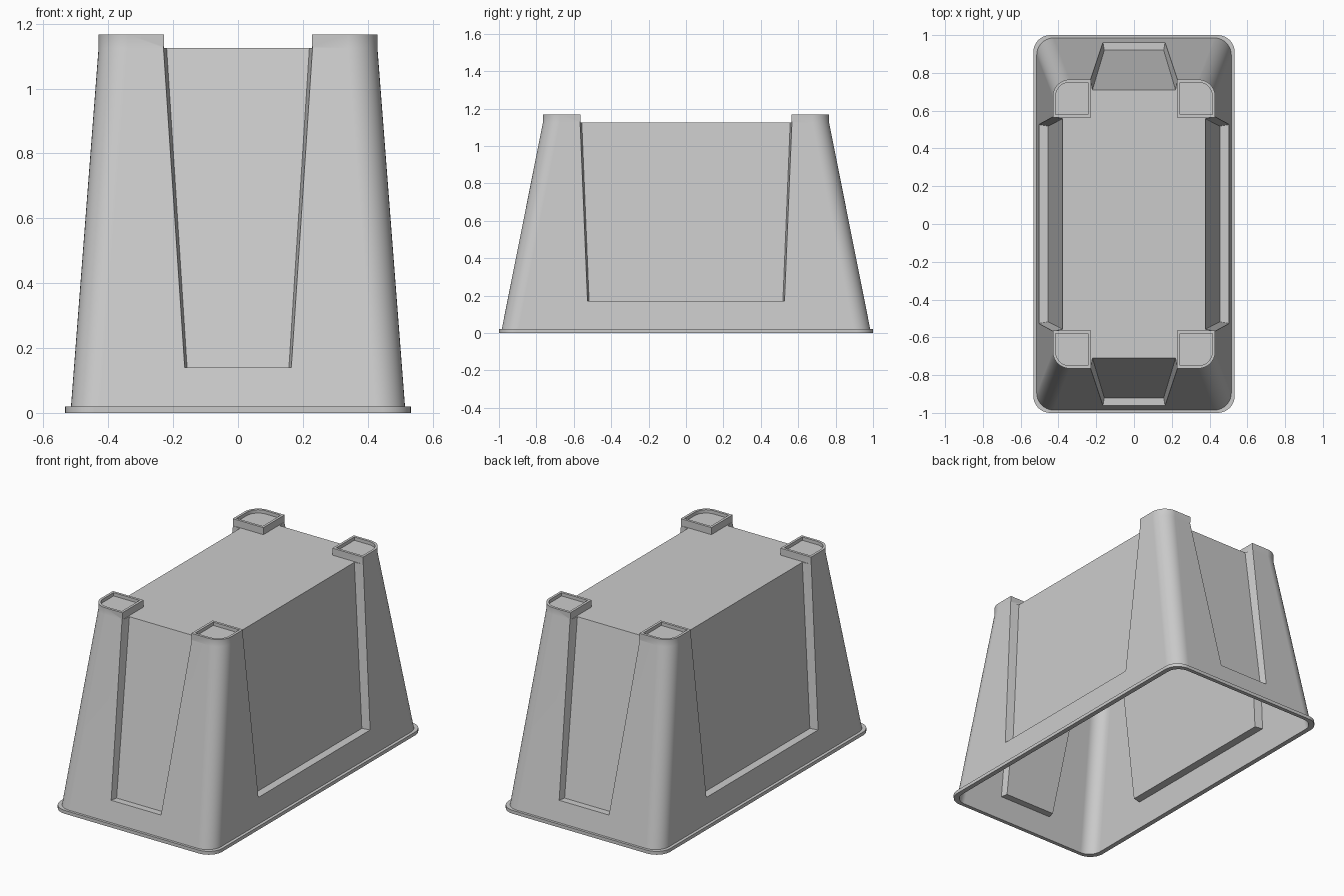
import bpy, bmesh, math

if "Cube" in bpy.data.objects:
    bpy.data.objects.remove(bpy.data.objects["Cube"])

RADIUS, SEG = 0.09, 10
DECK, TOP, WALL = 1.125, 1.167, 0.012


def make(name, bm):
    bmesh.ops.recalc_face_normals(bm, faces=bm.faces)
    mesh = bpy.data.meshes.new(name)
    bm.to_mesh(mesh)
    bm.free()
    ob = bpy.data.objects.new(name, mesh)
    bpy.context.collection.objects.link(ob)
    return ob


def loft(name, levels, r):
    """Stack of rounded rectangles; each level is (half x, half y, z)."""
    bm = bmesh.new()
    rings = []
    for hx, hy, z in levels:
        ring = []
        for q, (sx, sy) in enumerate(((1, 1), (-1, 1), (-1, -1), (1, -1))):
            for i in range(SEG + 1):
                a = (q + i / SEG) * math.pi / 2
                ring.append(bm.verts.new((sx * (hx - r) + r * math.cos(a),
                                          sy * (hy - r) + r * math.sin(a), z)))
        rings.append(ring)
    n = len(rings[0])
    for a, b in zip(rings, rings[1:]):
        for i in range(n):
            bm.faces.new((a[i], a[(i + 1) % n], b[(i + 1) % n], b[i]))
    bm.faces.new(rings[0])
    bm.faces.new(rings[-1])
    return make(name, bm)


def hexa(bottom, top):
    bm = bmesh.new()
    a, b = [[bm.verts.new(p) for p in pts] for pts in (bottom, top)]
    bm.faces.new(a)
    bm.faces.new(b)
    for i in range(4):
        bm.faces.new((a[i], a[(i + 1) % 4], b[(i + 1) % 4], b[i]))
    ob = make("cutter", bm)
    ob.hide_render = True
    return ob


def bar(hx, hy, z0, z1):
    base = ((-hx, -hy), (hx, -hy), (hx, hy), (-hx, hy))
    return hexa([(x, y, z0) for x, y in base], [(x, y, z1) for x, y in base])


def recess(side, sign, z0, depth, width, t):
    """Tapered panel cutter; depth and width are (bottom, top) pairs."""
    def ring(z):
        k = (z - z0) / (DECK - z0)
        d = depth[0] + k * (depth[1] - depth[0]) - t
        w = width[0] + k * (width[1] - width[0]) + t
        pts = ((-w, d), (w, d), (w + 0.036, d + 0.2), (-w - 0.036, d + 0.2))
        return [(sign * v, u, z) if side else (u, sign * v, z) for u, v in pts]
    return hexa(ring(z0 - t), ring(DECK + 0.005))


def cut(ob, cutter):
    mod = ob.modifiers.new("cut", 'BOOLEAN')
    mod.operation, mod.solver, mod.object = 'DIFFERENCE', 'EXACT', cutter
    bpy.context.view_layer.objects.active = ob
    bpy.ops.object.modifier_apply(modifier=mod.name)
    bpy.data.objects.remove(cutter)


def cut_cross(ob, t, z):
    cut(ob, bar(0.228 + t, 1.3, z, 1.5))
    cut(ob, bar(1.31, 0.565 + t, z, 1.51))


def cut_panels(ob, t):
    for s in (-1, 1):
        cut(ob, recess(False, s, 0.14, (0.92, 0.71), (0.157, 0.22), t))
        cut(ob, recess(True, s, 0.17, (0.455, 0.378), (0.518, 0.557), t))
    cut_cross(ob, t, DECK - t)


# tapered tub with bottom rim, sunken panels and four raised corner feet
tub = loft("tub_shell", [(0.533, 1.0, 0), (0.533, 1.0, 0.02), (0.515, 0.985, 0.02),
                         (0.43, 0.765, DECK), (0.43, 0.765, TOP)], RADIUS)
cut_panels(tub, 0)

# hollow interior, following the outside at wall thickness
t = WALL
slope = 0.07 / 1.105
cavity = loft("cavity", [(0.515 + 0.085 * slope - t, 0.985 + 0.22 * slope - t, -0.05),
                         (0.43 - t, 0.765 - t, DECK),
                         (0.43 - t, 0.765 - t, DECK + 0.007)], RADIUS - t)
cut_panels(cavity, t)
cut(tub, cavity)

# shallow cups in the tops of the feet
cups = loft("cups", [(0.415, 0.75, 1.147), (0.415, 0.75, 1.3)], RADIUS - 0.015)
cut_cross(cups, 0.015, 1.1)
cut(tub, cups)

bpy.ops.object.select_all(action='DESELECT')
tub.select_set(True)
bpy.context.view_layer.objects.active = tub
bpy.ops.object.shade_smooth_by_angle(angle=math.radians(25))
weighted = tub.modifiers.new("weighted_normals", 'WEIGHTED_NORMAL')
weighted.keep_sharp = True
